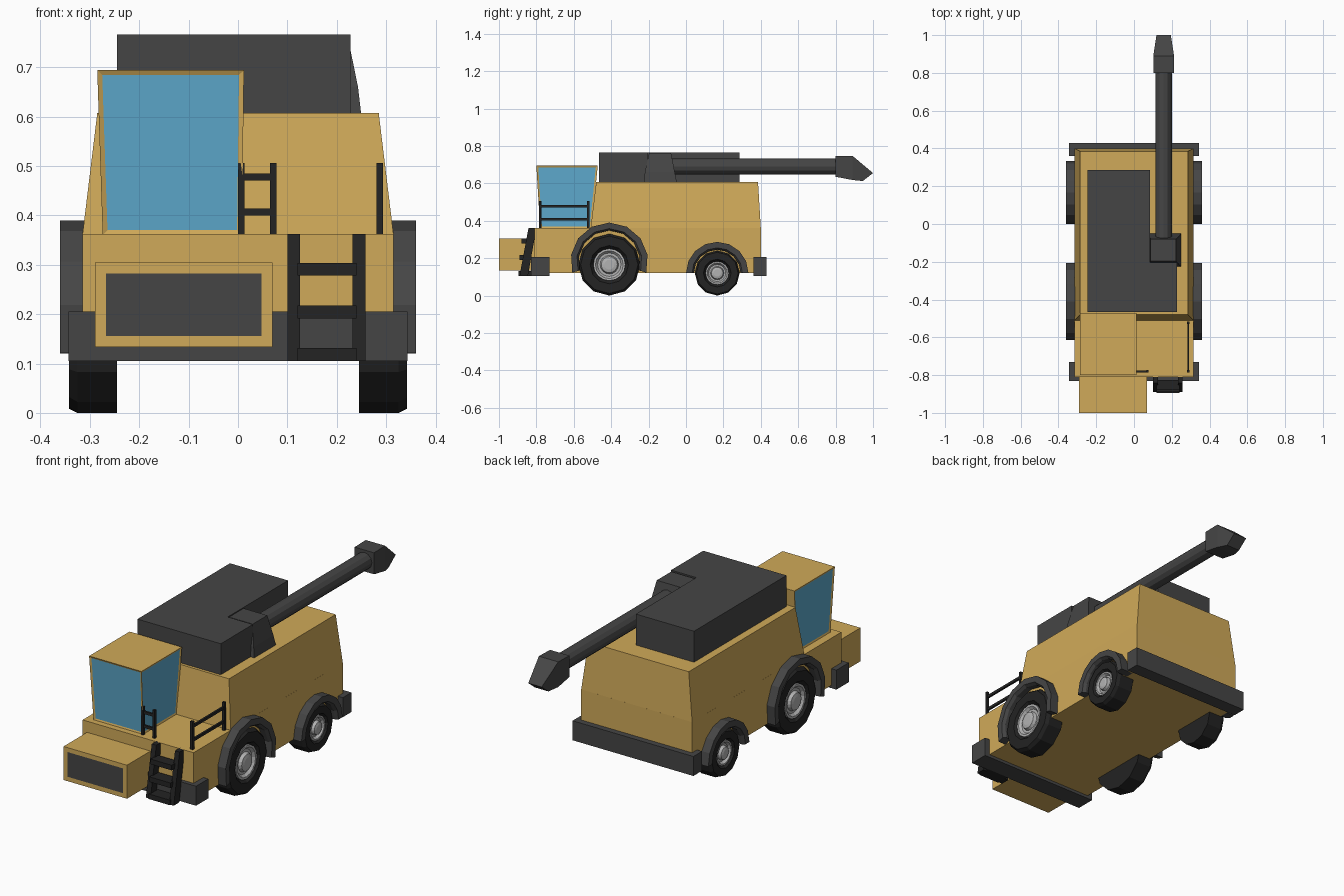
import bpy, bmesh
from math import sin, cos, pi, radians

if "Cube" in bpy.data.objects:
    bpy.data.objects.remove(bpy.data.objects["Cube"])


def material(name, col):
    m = bpy.data.materials.new(name)
    m.diffuse_color = (*col, 1)
    m.use_nodes = True
    m.node_tree.nodes["Principled BSDF"].inputs["Base Color"].default_value = m.diffuse_color
    return m


YELLOW = material("yellow_paint", (0.63, 0.40, 0.10))
GLASS = material("blue_glass", (0.11, 0.40, 0.61))
DARK = material("dark_grey", (0.06, 0.06, 0.06))
BLACK = material("black", (0.017, 0.017, 0.017))
METAL = material("rim_grey", (0.45, 0.45, 0.45))


def finish(name, bm, *mats):
    bmesh.ops.recalc_face_normals(bm, faces=bm.faces)
    me = bpy.data.meshes.new(name)
    bm.to_mesh(me)
    bm.free()
    for m in mats:
        me.materials.append(m)
    ob = bpy.data.objects.new(name, me)
    bpy.context.collection.objects.link(ob)
    return ob


def skin(rings):
    """Join matching point rings with faces and cap both ends."""
    bm = bmesh.new()
    rows = [[bm.verts.new(p) for p in r] for r in rings]
    n = len(rows[0])
    for a, b in zip(rows, rows[1:]):
        for i in range(n):
            bm.faces.new((a[i], a[(i + 1) % n], b[(i + 1) % n], b[i]))
    bm.faces.new(rows[0])
    bm.faces.new(rows[-1])
    bmesh.ops.recalc_face_normals(bm, faces=bm.faces)
    return bm


def loft(name, rings, mat):
    return finish(name, skin(rings), mat)


def rect(x0, x1, y0, y1, z):
    return [(x0, y0, z), (x1, y0, z), (x1, y1, z), (x0, y1, z)]


def box(name, x0, x1, y0, y1, z0, z1, mat):
    return loft(name, [rect(x0, x1, y0, y1, z0), rect(x0, x1, y0, y1, z1)], mat)


def panelled(name, rings, thick, depth, test, panel_mat):
    """Lofted block with recessed coloured panels on the chosen faces."""
    bm = skin(rings)
    bm.normal_update()
    faces = [f for f in bm.faces if test(f.normal)]
    bmesh.ops.inset_individual(bm, faces=faces, thickness=thick, depth=depth)
    for f in faces:
        f.material_index = 1
    return finish(name, bm, YELLOW, panel_mat)


def lathe(name, profile, y, z, n, mat):
    """Revolve (radius, x) points about the axle line."""
    rings = [[(x, y + r * sin(2 * pi * i / n), z - r * cos(2 * pi * i / n)) for i in range(n)]
             for r, x in profile]
    return loft(name, rings, mat)


# Body: low chassis and tapered upper hull
box("chassis", -.315, .315, -.81, .40, .12, .362, YELLOW)
loft("upper_hull", [rect(-.315, .315, -.51, .40, .36), rect(-.285, .285, -.48, .385, .607)], YELLOW)

# Bumpers
box("front_bumper", -.343, .343, -.83, -.73, .105, .205, DARK)
box("rear_bumper", -.343, .343, .36, .43, .105, .205, DARK)

# Feeder box with dark intake panel
panelled("feeder_box", [rect(-.29, .07, -1, -.80, .133), rect(-.29, .07, -1, -.80, .305)],
         .032, 0, lambda n: n.y < -.9, DARK)

# Cab with recessed windows on the front and both sides
panelled("cab", [rect(-.274, .008, -.78, -.505, .36), rect(-.285, .012, -.80, -.472, .694)],
         .014, -.004, lambda n: n.y < -.9 or abs(n.x) > .9, GLASS)

# Grain tank with a notch for the unloading auger
outline = [(-.245, -.465), (.228, -.465), (.228, -.205), (.085, -.205), (.085, .285), (-.245, .285)]
loft("grain_tank", [[(x, y, z) for x, y in outline] for z in (.60, .766)], DARK)

# Unloading auger: base, pipe and spout
loft("auger_base", [rect(.08, .25, -.225, -.048, .60), rect(.08, .243, -.22, -.06, .66),
                    rect(.088, .222, -.197, -.08, .763)], DARK)
loft("auger_pipe", [[(.157 + .043 * cos(i * pi / 6), y, .69 + .043 * sin(i * pi / 6)) for i in range(12)]
                    for y in (-.12, .82)], DARK)
loft("auger_spout", [[(.157 - w, yb, zb), (.157 + w2, yb, zb), (.157 + w, yt, zt), (.157 - w2, yt, zt)]
                     for w, w2, yb, zb, yt, zt in ((.055, .055, .80, .635, .80, .745),
                                                   (.055, .055, .89, .618, .89, .747),
                                                   (.038, .038, .945, .612, 1.0, .655))], DARK)

# Wheels and fenders: (label, axle y, axle z, tyre radius, arch z, arch radius, arch start angle)
for label, y, z, r, az, ar, a0 in (("front", -.41, .165, .165, .183, .207, -17),
                                   ("rear", .167, .12, .12, .12, .167, 0)):
    for side, s in (("left", -1), ("right", 1)):
        tag = f"{label}_{side}"
        lathe(tag + "_tyre", [(r * k, s * x) for k, x in
                              ((.4, .245), (1, .245), (1, .325), (.93, .342), (.62, .342), (.5, .318))],
              y, z, 12, BLACK)
        rim = lathe(tag + "_rim", [(r * k, s * x) for k, x in
                                   ((.52, .315), (.52, .335), (.45, .335), (.38, .322),
                                    (.30, .322), (.26, .338), (.16, .342))], y, z, 16, METAL)
        arch = []
        for i in range(9):
            a = radians(a0 + (180 - 2 * a0) * i / 8)
            arch.append([(s * x, y + q * cos(a), az + q * sin(a)) for q, x in
                         ((ar, .29), (ar, .36), (ar - .032, .36), (ar - .042, .345), (ar - .042, .29))])
        loft(tag + "_fender", arch, DARK)

# Boarding ladder: sloped rails and treads
for side, x0 in (("left", .10), ("right", .232)):
    prof = [(-.842, .362), (-.80, .362), (-.845, .105), (-.89, .105)]
    loft(f"ladder_rail_{side}", [[(x, y, z) for y, z in prof] for x in (x0, x0 + .026)], BLACK)
for i, (y, z) in enumerate(((-.895, .105), (-.89, .191), (-.88, .278))):
    box(f"ladder_step_{i + 1}", .12, .24, y, -.825, z, z + .026, BLACK)


# Deck railings: two posts and two bars each
def railing(name, x0, x1, y0, y1, along_x):
    t = .013
    ends = [(x0, x0 + t, y0, y1), (x1 - t, x1, y0, y1)] if along_x else \
           [(x0, x1, y0, y0 + t), (x0, x1, y1 - t, y1)]
    for i, e in enumerate(ends):
        box(f"{name}_post_{i + 1}", *e, .36, .506, BLACK)
    for i, z in enumerate((.40, .471)):
        box(f"{name}_bar_{i + 1}", x0 + .002, x1 - .002, y0 + .002, y1 - .002, z, z + .014, BLACK)


railing("front_railing", 0, .078, -.787, -.773, True)
railing("side_railing", .28, .294, -.787, -.517, False)
